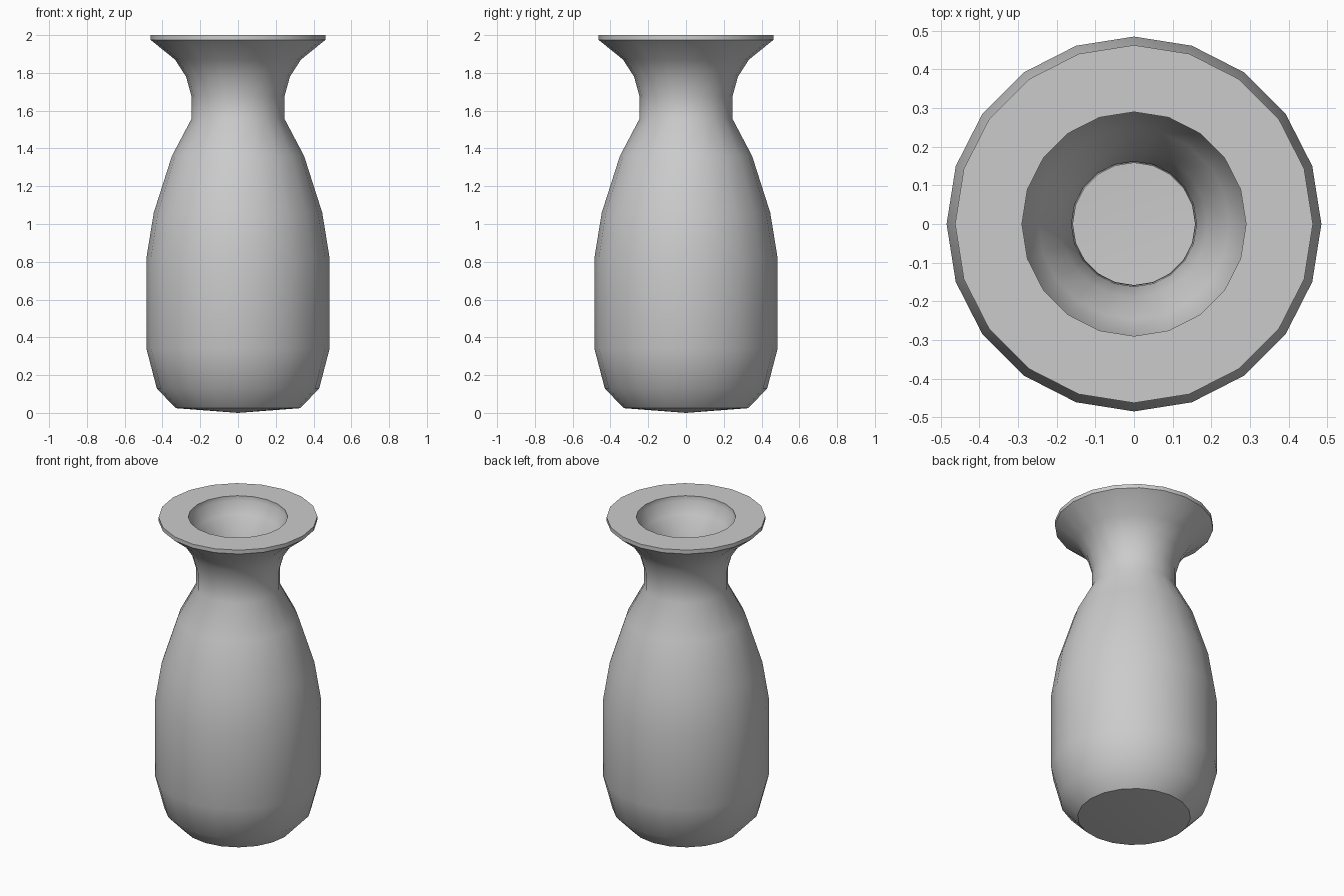
import bpy, bmesh
from math import cos, sin, tau, radians

if "Cube" in bpy.data.objects:
    bpy.data.objects.remove(bpy.data.objects["Cube"])

SIDES = 20


def lathe(name, profile):
    """Revolve (radius, z) points around z; radius 0 becomes a single pole."""
    bm = bmesh.new()
    rings = []
    for r, z in profile:
        n = 1 if r == 0 else SIDES
        rings.append([bm.verts.new((r * cos(tau * i / SIDES), r * sin(tau * i / SIDES), z))
                      for i in range(n)])
    for a, b in zip(rings, rings[1:]):
        for i in range(SIDES):
            j = (i + 1) % SIDES
            if len(a) == 1:
                bm.faces.new((a[0], b[j], b[i]))
            elif len(b) == 1:
                bm.faces.new((a[i], a[j], b[0]))
            else:
                bm.faces.new((a[i], a[j], b[j], b[i]))
    bmesh.ops.recalc_face_normals(bm, faces=bm.faces)
    me = bpy.data.meshes.new(name)
    bm.to_mesh(me)
    bm.free()
    ob = bpy.data.objects.new(name, me)
    bpy.context.collection.objects.link(ob)
    bpy.context.view_layer.objects.active = ob
    ob.select_set(True)
    bpy.ops.object.shade_smooth_by_angle(angle=radians(36))
    return ob


# Outer wall: slightly domed base, belly, shoulder, neck, flared rim
outer = [(0, 0), (0.33, 0.025), (0.43, 0.13), (0.485, 0.34), (0.485, 0.82),
         (0.446, 1.06), (0.35, 1.36), (0.246, 1.557), (0.246, 1.675),
         (0.275, 1.78), (0.333, 1.87), (0.463, 1.975), (0.463, 2.0)]

# Inner wall: lip, throat, hollow belly, floor
inner = [(0.29, 2.0), (0.29, 1.97), (0.247, 1.90), (0.19, 1.80), (0.162, 1.69),
         (0.158, 1.535), (0.27, 1.31), (0.358, 1.03), (0.395, 0.81),
         (0.395, 0.35), (0.35, 0.18), (0.29, 0.115), (0, 0.09)]

lathe("vase", outer + inner)
